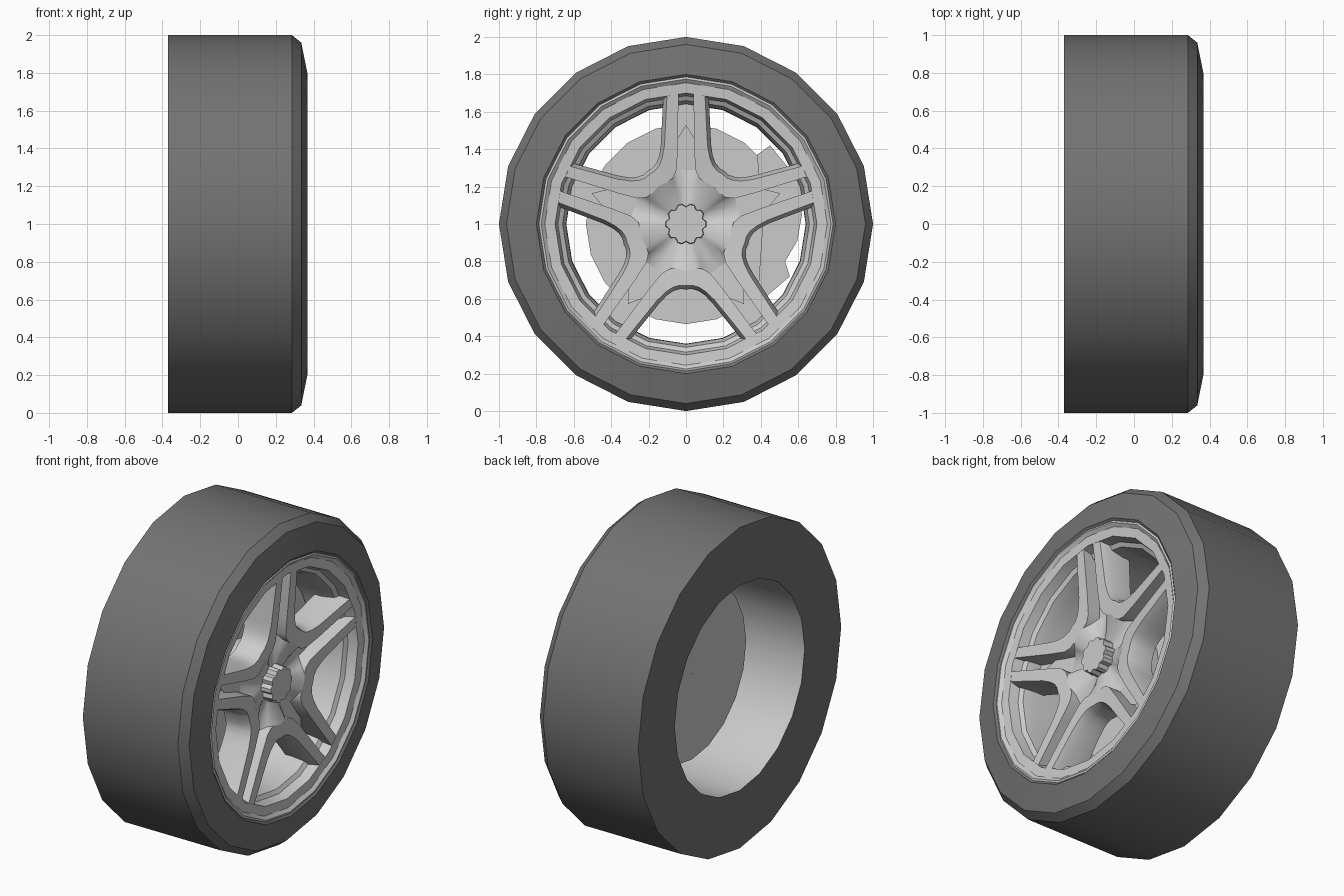
import bpy, bmesh, math
from math import sin, cos, radians, hypot

if "Cube" in bpy.data.objects:
    bpy.data.objects.remove(bpy.data.objects["Cube"])

rubber = bpy.data.materials.new("rubber")
rubber.diffuse_color = (0.17, 0.17, 0.17, 1)
rubber.use_nodes = True
rubber.node_tree.nodes["Principled BSDF"].inputs["Base Color"].default_value = rubber.diffuse_color


def place(v, u, x, k=0):
    """Spoke frame (v sideways, u outward, x along the axle) to world, for spoke k."""
    a = radians(72 * k)
    return (x, u * sin(a) + v * cos(a), 1 + u * cos(a) - v * sin(a))


def finish(bm, name, mat=None, angle=32):
    bmesh.ops.remove_doubles(bm, verts=bm.verts, dist=0.0005)
    bmesh.ops.recalc_face_normals(bm, faces=bm.faces)
    me = bpy.data.meshes.new(name)
    bm.to_mesh(me)
    bm.free()
    ob = bpy.data.objects.new(name, me)
    bpy.context.collection.objects.link(ob)
    if mat:
        me.materials.append(mat)
    bpy.ops.object.select_all(action='DESELECT')
    ob.select_set(True)
    bpy.context.view_layer.objects.active = ob
    bpy.ops.object.shade_smooth_by_angle(angle=radians(angle))
    return ob


def loft(bm, rows, closed=False):
    """Quads between successive rows of points."""
    vs = [[bm.verts.new(p) for p in row] for row in rows]
    for a, b in zip(vs, vs[1:]):
        n = len(a)
        for i in range(n if closed else n - 1):
            j = (i + 1) % n
            bm.faces.new((a[i], a[j], b[j], b[i]))
    return vs


def lathe(name, profile, n=20, mat=None):
    """Turn an (x, radius) profile about the axle."""
    bm = bmesh.new()
    loft(bm, [[(x, r * sin(math.tau * i / n), 1 + r * cos(math.tau * i / n))
               for i in range(n)] for x, r in profile], closed=True)
    return finish(bm, name, mat)


def prism(name, outline, x0, x1, inset=1.0):
    """Extrude a (y, z) outline about the axle from x0 to x1, front scaled by inset."""
    bm = bmesh.new()
    rows = loft(bm, [[(x0, y, 1 + z) for y, z in outline],
                     [(x1, y * inset, 1 + z * inset) for y, z in outline]], closed=True)
    for r in rows:
        bm.faces.new(r)
    return finish(bm, name)


# Tyre
lathe("tyre", [(-0.37, 0.64), (-0.37, 1), (0.285, 1), (0.335, 0.96), (0.367, 0.80),
               (0.355, 0.785)], mat=rubber)

# Rim lip and barrel
lathe("rim", [(0.355, 0.79), (0.36, 0.775), (0.343, 0.755), (0.338, 0.70), (0.28, 0.685),
              (0.265, 0.66), (0.19, 0.642), (-0.37, 0.642)])

# Brake disc, carrier and caliper
lathe("brake_disc", [(-0.04, 0.001), (-0.04, 0.535), (-0.01, 0.535), (-0.01, 0.001)])
lathe("hub_carrier", [(-0.02, 0.2), (0.19, 0.2)])
prism("caliper", [(0.38, 0.37), (0.45, 0.42), (0.54, 0.31), (0.60, 0.18), (0.62, 0.05),
                  (0.595, -0.09), (0.53, -0.20), (0.555, -0.28), (0.38, -0.43), (0.41, 0)],
      -0.06, 0.06)

# Edges of half a U-shaped spoke: slot side and window side
SLOT = [(0.04, 0.72), (0.044, 0.40), (0.05, 0.29), (0.07, 0.245), (0.10, 0.222), (0.147, 0.202)]
WINDOW = [(0.10, 0.72), (0.115, 0.42), (0.127, 0.355), (0.142, 0.315), (0.165, 0.285),
          (0.194, 0.267)]


def front(p):
    """Spoke face follows a shallow dish."""
    return 0.29 + 0.05 * min(1, max(0, (hypot(*p) - 0.25) / 0.45))


def flip(p):
    """Mirror across the line halfway between two spokes."""
    d = (sin(radians(36)), cos(radians(36)))
    t = 2 * (p[0] * d[0] + p[1] * d[1])
    return (t * d[0] - p[0], t * d[1] - p[1])


slot = SLOT + [flip(p) for p in SLOT[-2::-1]]
window = WINDOW + [flip(p) for p in WINDOW[-2::-1]]
bm = bmesh.new()
for k in range(5):
    rows = []
    for s, w in zip(slot, window):
        # chamfer runs from the face toward the window
        dv, du = w[0] - s[0], w[1] - s[1]
        l = hypot(dv, du)
        o = (w[0] + 0.02 * dv / l, w[1] + 0.02 * du / l)
        rows.append([place(*s, 0.16, k), place(*s, front(s), k), place(*w, front(w), k),
                     place(*o, front(w) - 0.05, k), place(*o, 0.14, k)])
    loft(bm, [r + [r[0]] for r in rows])
finish(bm, "spokes")

# Star-shaped centre running from the spokes down to the hub
STAR = [(0, 0.29, 0.21), (0.05, 0.29, 0.215), (0.07, 0.245, 0.26), (0.10, 0.222, 0.29),
        (0.147, 0.202, 0.29)]
star = [(-v, u, x) for v, u, x in STAR[:0:-1]] + STAR
bm = bmesh.new()
for k in range(5):
    rows = []
    for t, blend in ((0, 0), (0.45, 0.3), (1, 1)):
        row = []
        for v, u, x in star:
            r = hypot(v, u)
            f = (0.09 + (r - 0.09) * t) / r
            row.append(place(v * f, u * f, 0.235 + (x - 0.235) * blend, k))
        rows.append(row)
    loft(bm, rows)
finish(bm, "hub_star", angle=50)

# Slot floors: pointed web near the hub, lower floor out to the rim
bm = bmesh.new()
web = [(-0.05, 0.28, 0.21), (0.05, 0.28, 0.21), (0.05, 0.45, 0.22), (0, 0.53, 0.22),
       (-0.05, 0.45, 0.22)]
floor = [(-0.05, 0.27, 0.18), (0.05, 0.27, 0.18), (0.06, 0.70, 0.19), (-0.06, 0.70, 0.19)]
for k in range(5):
    for outline in (web, floor):
        bm.faces.new([bm.verts.new(place(*p, k)) for p in reversed(outline)])
finish(bm, "slot_floor")

# Scalloped hub cap
cap = []
for i in range(30):
    r = 0.112 if i % 3 else 0.096
    a = math.tau * i / 30
    cap.append((r * sin(a), r * cos(a)))
prism("hub_cap", cap, 0.21, 0.30, 0.95)
